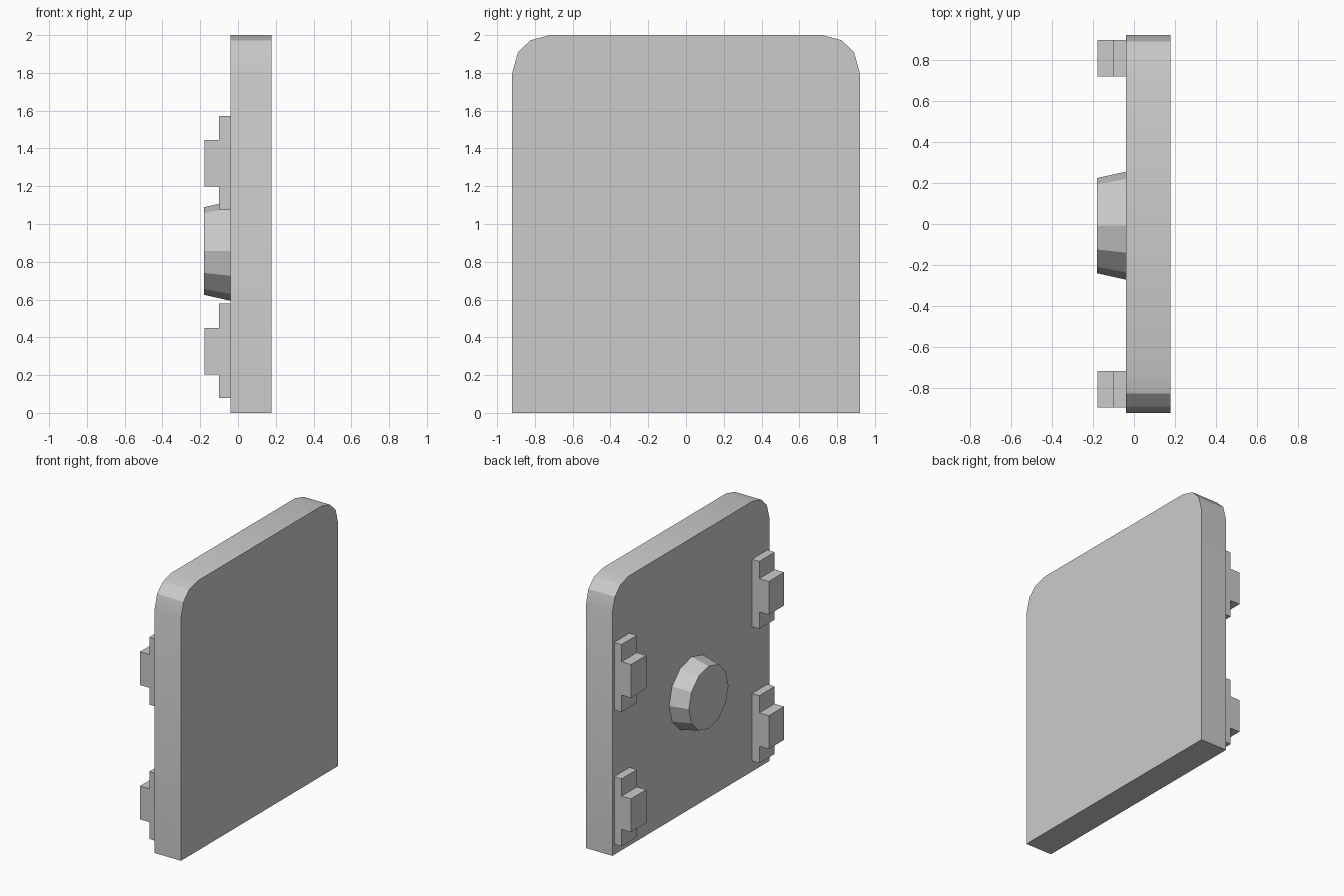
import bpy, bmesh, math
from mathutils import Matrix, Vector

if "Cube" in bpy.data.objects:
    bpy.data.objects.remove(bpy.data.objects["Cube"])


def finish(bm, name):
    bmesh.ops.recalc_face_normals(bm, faces=bm.faces)
    mesh = bpy.data.meshes.new(name)
    bm.to_mesh(mesh)
    bm.free()
    obj = bpy.data.objects.new(name, mesh)
    bpy.context.collection.objects.link(obj)
    return obj


def prism(name, profile, axis, offset, depth):
    """Extrude a closed outline of 3D points along an axis."""
    bm = bmesh.new()
    face = bm.faces.new([bm.verts.new(Vector(p) + Vector(axis) * offset) for p in profile])
    new = bmesh.ops.extrude_face_region(bm, geom=[face])["geom"]
    verts = [g for g in new if isinstance(g, bmesh.types.BMVert)]
    bmesh.ops.translate(bm, verts=verts, vec=Vector(axis) * depth)
    return finish(bm, name)


BACK, FRONT = -0.04, 0.177

# Flat panel with rounded upper corners
half = [(0.92, 0), (0.92, 1.8), (0.89, 1.908), (0.825, 1.972), (0.723, 2.0)]
outline = half + [(-y, z) for y, z in reversed(half)]
panel = prism("panel", [(0, y, z) for y, z in outline], (1, 0, 0), BACK, FRONT - BACK)
bpy.context.view_layer.objects.active = panel
panel.select_set(True)
bpy.ops.object.shade_smooth_by_angle(angle=math.radians(25))

# Four stepped clips on the back face
for side, y0 in (("left", 0.718), ("right", -0.895)):
    for level, z in (("lower", 0.328), ("upper", 1.323)):
        step = [(BACK, -0.25), (-0.10, -0.25), (-0.10, -0.125), (-0.177, -0.125),
                (-0.177, 0.122), (-0.10, 0.122), (-0.10, 0.25), (BACK, 0.25)]
        prism(f"clip_{level}_{side}", [(x, 0, z + dz) for x, dz in step],
              (0, 1, 0), y0, 0.179)

# Tapered twelve-sided knob
bm = bmesh.new()
bmesh.ops.create_cone(bm, cap_ends=True, segments=12, radius1=0.263, radius2=0.232, depth=0.14)
bmesh.ops.transform(bm, verts=bm.verts, matrix=Matrix.Translation((BACK - 0.07, -0.008, 0.857))
                    @ Matrix.Rotation(-math.pi / 2, 4, 'Y'))
finish(bm, "knob")
